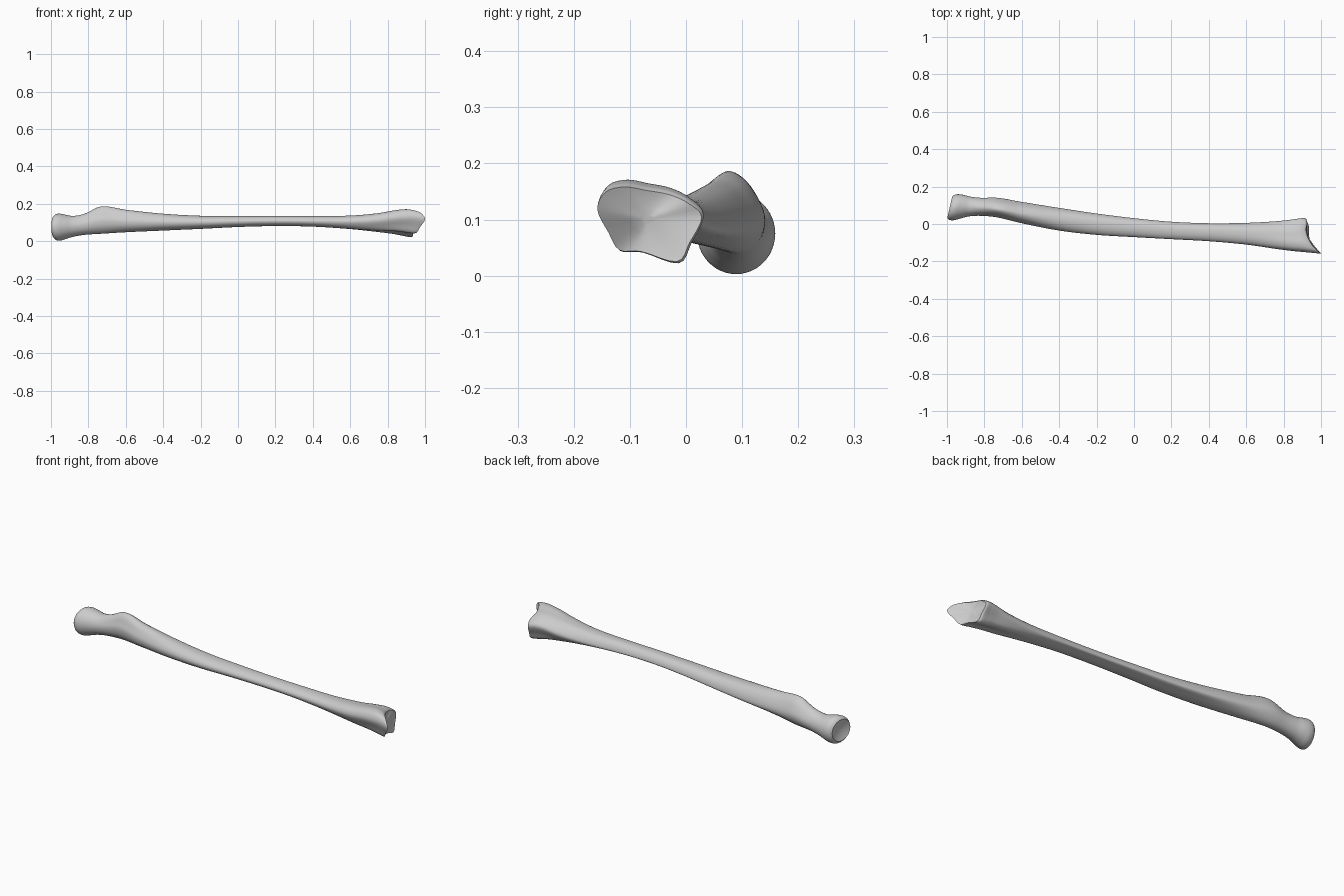
import bpy, bmesh, math

if "Cube" in bpy.data.objects:
    bpy.data.objects.remove(bpy.data.objects["Cube"])

N = 48       # points around
STEPS = 7    # rings between stations

# Cross-sections, 12 (y, z) points counter-clockwise from +y
ROUND = [(math.cos(i * math.pi / 6), math.sin(i * math.pi / 6)) for i in range(12)]
TUBER = [(1, -.1), (.8, .3), (.4, .75), (-.15, 1), (-.55, .8), (-.8, .4),
         (-1, 0), (-.9, -.5), (-.5, -.88), (0, -1), (.5, -.87), (.9, -.5)]
SHAFT = [(1, -.4), (.85, .3), (.5, .85), (0, 1), (-.5, .87), (-.87, .5),
         (-1, 0), (-.87, -.5), (-.5, -.87), (0, -1), (.5, -.88), (.9, -.72)]
WRIST = [(.03, .11), (.005, .138), (-.03, .155), (-.07, .163), (-.11, .17), (-.145, .16),
         (-.16, .125), (-.14, .08), (-.12, .045), (-.08, .042), (-.015, .022), (.008, .06)]
# x of the wrist-end rim at those 12 points
RIM = [.92, .925, .92, .93, .95, .98, 1.0, .975, .955, .938, .935, .928]

# Stations: x, ymin, ymax, zmin, zmax, section blend (0 round .. 3 wrist)
STATIONS = [
    (-.985, .032, .148, .02, .134, 0), (-.972, .022, .157, .006, .145, 0),
    (-.95, .02, .159, .003, .147, 0), (-.92, .028, .155, .012, .141, 0),
    (-.88, .04, .146, .024, .135, .1), (-.82, .044, .140, .034, .147, .5),
    (-.73, .035, .140, .040, .186, 1), (-.6, .004, .118, .048, .168, 1.3),
    (-.4, -.035, .086, .057, .147, 1.8), (-.2, -.058, .056, .066, .136, 2),
    (0, -.07, .031, .076, .135, 2), (.2, -.081, .012, .081, .135, 2),
    (.4, -.092, .004, .078, .135, 2), (.6, -.110, .006, .065, .137, 2.25),
    (.75, -.132, .014, .049, .150, 2.6), (.83, -.145, .022, .038, .165, 2.9),
    (.88, -.152, .029, .027, .171, 3), (.91, -.157, .032, .022, .165, 3),
    (.92, -.158, .028, .025, .158, 3)]


def spline(p0, p1, p2, p3, t):
    return .5 * (2 * p1 + (p2 - p0) * t + (2 * p0 - 5 * p1 + 4 * p2 - p3) * t * t
                 + (3 * p1 - p0 - 3 * p2 + p3) * t ** 3)


def resample(vals):
    """Closed smooth curve through 12 values, sampled N times."""
    out = []
    for i in range(N):
        k, t = divmod(i * 12 / N, 1)
        k = int(k)
        out.append(spline(*[vals[(k + d) % 12] for d in (-1, 0, 1, 2)], t))
    return out


def unit(vals):
    lo, hi = min(vals), max(vals)
    return [(v - lo) / (hi - lo) for v in vals]


SHAPES = [[unit(resample([p[a] for p in s])) for a in (0, 1)]
          for s in (ROUND, TUBER, SHAFT, WRIST)]
RIMX = resample(RIM)


def station(seg, t):
    """Hermite interpolation of the unevenly spaced stations."""
    a, b = STATIONS[seg], STATIONS[seg + 1]
    p, n = STATIONS[max(seg - 1, 0)], STATIONS[min(seg + 2, len(STATIONS) - 1)]
    h = b[0] - a[0]
    row = [a[0] + h * t]
    for j in range(1, 6):
        m0 = (b[j] - p[j]) / (b[0] - p[0]) * h
        m1 = (n[j] - a[j]) / (n[0] - a[0]) * h
        row.append((2 * t**3 - 3 * t * t + 1) * a[j] + (t**3 - 2 * t * t + t) * m0
                   + (3 * t * t - 2 * t**3) * b[j] + (t**3 - t * t) * m1)
    return row


def ring(row):
    x, y0, y1, z0, z1, s = row
    s = min(max(s, 0), 3)
    k = min(int(s), 2)
    f = s - k
    ys, zs = [unit([u * (1 - f) + v * f for u, v in zip(SHAPES[k][a], SHAPES[k + 1][a])])
              for a in (0, 1)]
    tilt = .23 * min(max((-.78 - x) / .17, 0), 1)          # slanted head
    warp = min(max((x - .72) / .2, 0), 1) ** 2             # uneven wrist rim
    return [(x + tilt * (ys[i] - .5) * (y1 - y0) + warp * (RIMX[i] - .92),
             y0 + ys[i] * (y1 - y0), z0 + zs[i] * (z1 - z0)) for i in range(N)]


def cap(rim, scales, depth):
    """Shrinking rings that form a shallow dish."""
    c = [sum(p[a] for p in rim) / N for a in range(3)]
    return [[(c[0] + (p[0] - c[0]) * s + depth * (1 - s * s),
              c[1] + (p[1] - c[1]) * s, c[2] + (p[2] - c[2]) * s) for p in rim]
            for s in scales]


# Loft the bone
rings = [ring(station(s, t / STEPS)) for s in range(len(STATIONS) - 1) for t in range(STEPS)]
rings.append(ring(STATIONS[-1]))
head_cap = cap(rings[0], (.15, .4, .65, .85, .95), .012)
wrist_cap = cap(rings[-1], (.93, .8, .6, .4, .15), -.015)
rings = head_cap + rings + wrist_cap

bm = bmesh.new()
loops = [[bm.verts.new(p) for p in r] for r in rings]
for a, b in zip(loops, loops[1:]):
    for i in range(N):
        j = (i + 1) % N
        bm.faces.new((a[i], a[j], b[j], b[i]))
bm.faces.new(loops[0][::-1])
bm.faces.new(loops[-1])
bmesh.ops.recalc_face_normals(bm, faces=bm.faces)
mesh = bpy.data.meshes.new("forearm_bone")
bm.to_mesh(mesh)
bm.free()
bone = bpy.data.objects.new("forearm_bone", mesh)
bpy.context.collection.objects.link(bone)
bpy.context.view_layer.objects.active = bone
bone.select_set(True)
bpy.ops.object.shade_smooth_by_angle(angle=math.radians(50))
